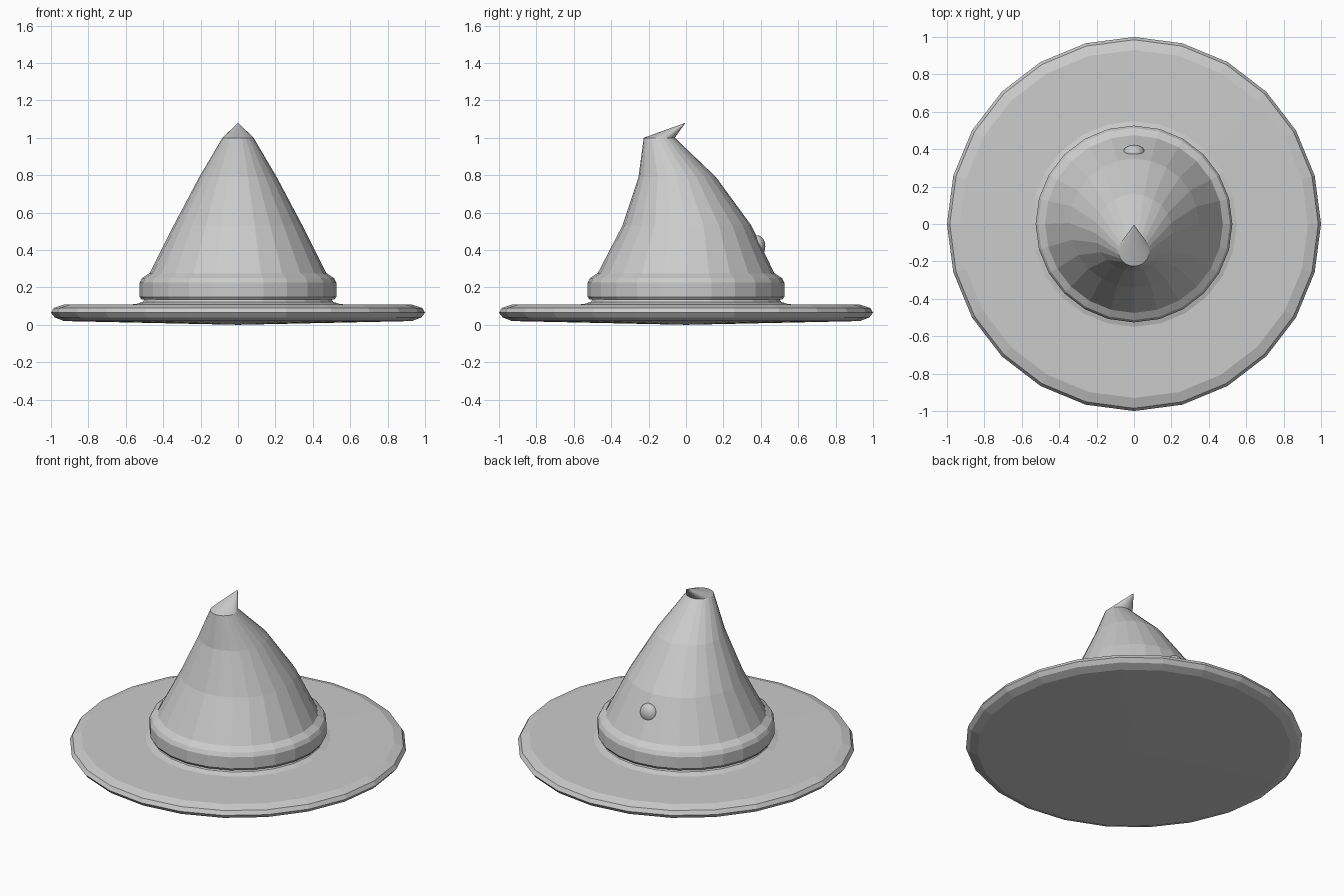
import bpy, bmesh, math

SIDES = 24

cube = bpy.data.objects.get("Cube")
if cube:
    bpy.data.objects.remove(cube, do_unlink=True)

felt = bpy.data.materials.new("grey_felt")
felt.use_nodes = True
felt.diffuse_color = (0.6, 0.6, 0.6, 1)
bsdf = next(n for n in felt.node_tree.nodes if n.type == 'BSDF_PRINCIPLED')
bsdf.inputs["Base Color"].default_value = felt.diffuse_color
bsdf.inputs["Roughness"].default_value = 0.8


def loft(name, rings, closed=False):
    """Join rings of (radius, y centre, z); a radius of 0 makes a point."""
    bm = bmesh.new()
    loops = []
    for r, cy, z in rings:
        count = SIDES if r else 1
        loops.append([bm.verts.new((r * math.sin(2 * math.pi * i / SIDES),
                                    cy + r * math.cos(2 * math.pi * i / SIDES), z))
                      for i in range(count)])
    pairs = list(zip(loops, loops[1:]))
    if closed:
        pairs.append((loops[-1], loops[0]))
    for a, b in pairs:
        for i in range(SIDES):
            j = (i + 1) % SIDES
            corners = [a[i % len(a)], a[j % len(a)], b[j % len(b)], b[i % len(b)]]
            bm.faces.new(list(dict.fromkeys(corners)))
    bmesh.ops.recalc_face_normals(bm, faces=bm.faces)
    mesh = bpy.data.meshes.new(name)
    bm.to_mesh(mesh)
    bm.free()
    obj = bpy.data.objects.new(name, mesh)
    bpy.context.collection.objects.link(obj)
    mesh.materials.append(felt)
    return obj


# Wide brim with a bevelled rim and a shallow conical underside
loft("brim", [(0, 0, 0), (0.93, 0, 0.02), (0.98, 0, 0.04), (1, 0, 0.065),
              (0.985, 0, 0.09), (0.93, 0, 0.108), (0.55, 0, 0.11),
              (0.51, 0, 0.122), (0.49, 0, 0.15), (0, 0, 0.15)])

# Crown, leaning forward towards the top
loft("crown", [(0, 0, 0.12), (0.49, 0, 0.12), (0.475, 0, 0.27), (0.345, 0.005, 0.53),
               (0.207, -0.047, 0.79), (0.083, -0.143, 1.0), (0, -0.143, 1.0)])

# Bent tip, folded backwards over the crown
loft("tip", [(0, -0.143, 1.0), (0.083, -0.143, 1.0), (0, -0.003, 1.08)])

# Band around the base of the crown
loft("band", [(0.48, 0, 0.135), (0.515, 0, 0.135), (0.526, 0, 0.15), (0.526, 0, 0.225),
              (0.513, 0, 0.25), (0.475, 0, 0.275)], closed=True)

# Round button on the back
bpy.ops.mesh.primitive_uv_sphere_add(segments=24, ring_count=12, radius=1,
                                     location=(0, 0.382, 0.418))
button = bpy.context.object
button.name = "button"
button.scale = (0.058, 0.042, 0.06)
button.data.materials.append(felt)
bpy.ops.object.shade_smooth()
